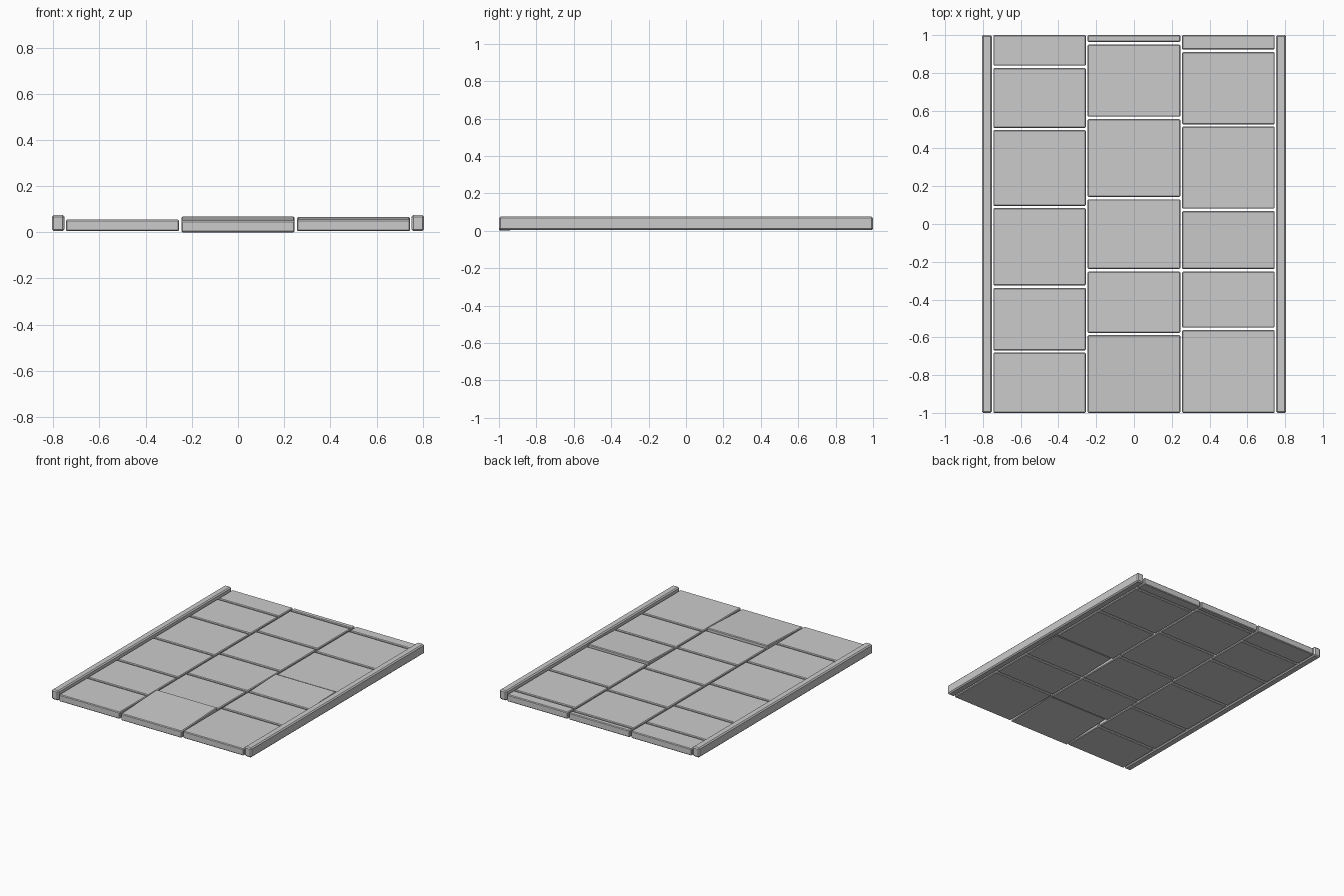
import bpy
import bmesh

cube = bpy.data.objects.get("Cube")
if cube:
    bpy.data.objects.remove(cube, do_unlink=True)

# Single stone grey
grey = bpy.data.materials.new("stone grey")
grey.use_nodes = True
grey.diffuse_color = (0.6, 0.6, 0.6, 1)
grey.node_tree.nodes["Principled BSDF"].inputs["Base Color"].default_value = (0.6, 0.6, 0.6, 1)


def block(name, x, y, z, bevel, dips=(0, 0)):
    """Chamfered box between x, y and z limits; dips shift its front and back ends in z."""
    bm = bmesh.new()
    bmesh.ops.create_cube(bm, size=1)
    for v in bm.verts:
        back = v.co.y > 0
        v.co.x = x[v.co.x > 0]
        v.co.y = y[back]
        v.co.z = z[v.co.z > 0] + dips[back]
    bmesh.ops.bevel(bm, geom=bm.edges[:], offset=bevel, segments=1,
                    affect='EDGES', profile=0.5)
    bmesh.ops.recalc_face_normals(bm, faces=bm.faces[:])
    mesh = bpy.data.meshes.new(name)
    bm.to_mesh(mesh)
    bm.free()
    mesh.materials.append(grey)
    obj = bpy.data.objects.new(name, mesh)
    bpy.context.collection.objects.link(obj)
    return obj


# Kerbs along both long sides
for name, side in (("left_kerb", 1), ("right_kerb", -1)):
    block(name, sorted((side * 0.752, side * 0.806)), (-1, 1), (0.005, 0.075), 0.008)

# Three columns of paving slabs, split at these joints from front to back
columns = {
    "right": (-0.5, (-0.675, -0.332, 0.09, 0.503, 0.832)),
    "middle": (0, (-0.582, -0.245, 0.137, 0.562, 0.957)),
    "left": (0.5, (-0.555, -0.245, 0.075, 0.522, 0.917)),
}
# Uneven slabs that rise towards the back
tilted = {("middle", 0): (-0.005, 0.013), ("left", 2): (0, 0.011)}
GAP = 0.006

for column, (centre, joints) in columns.items():
    ends = (-1 - GAP, *joints, 1 + GAP)
    for i, (front, back) in enumerate(zip(ends, ends[1:])):
        block(f"{column}_slab_{i + 1}", (centre - 0.245, centre + 0.245),
              (front + GAP, back - GAP), (0.005, 0.055), 0.005,
              tilted.get((column, i), (0, 0)))
